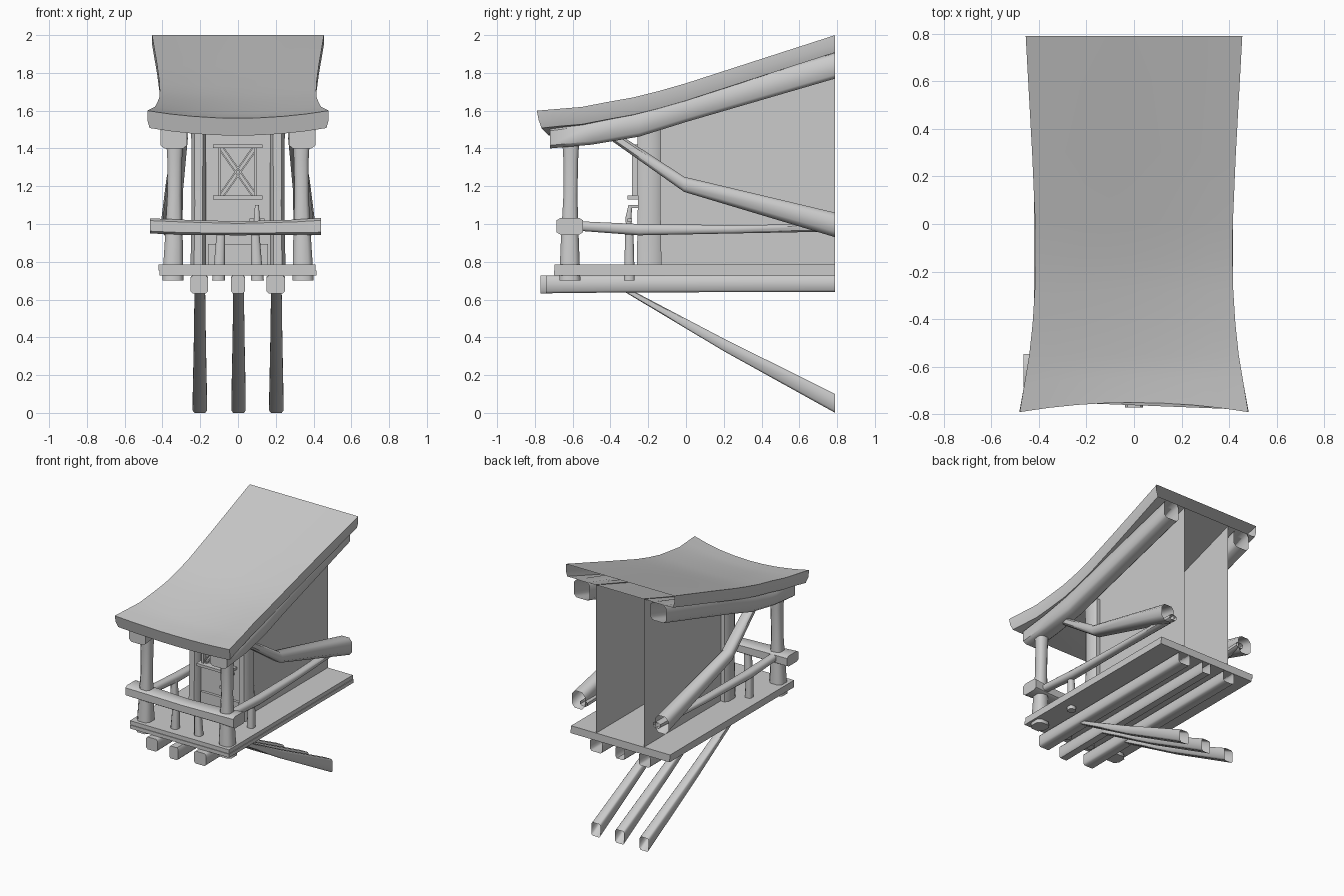
import bpy, bmesh, math
from mathutils import Vector

if "Cube" in bpy.data.objects:
    bpy.data.objects.remove(bpy.data.objects["Cube"])


def finish(name, verts, faces, smooth=True):
    me = bpy.data.meshes.new(name)
    me.from_pydata(verts, [], faces)
    bm = bmesh.new()
    bm.from_mesh(me)
    bmesh.ops.recalc_face_normals(bm, faces=bm.faces)
    bm.to_mesh(me)
    bm.free()
    ob = bpy.data.objects.new(name, me)
    bpy.context.collection.objects.link(ob)
    if smooth:
        bpy.ops.object.select_all(action='DESELECT')
        ob.select_set(True)
        bpy.context.view_layer.objects.active = ob
        bpy.ops.object.shade_smooth_by_angle(angle=math.radians(50))
    return ob


def skin(name, rings, cap_end=True):
    """Join equal-sized rings of points into a tube, optionally open at the far end."""
    n = len(rings[0])
    faces = [(r * n + i, r * n + (i + 1) % n, (r + 1) * n + (i + 1) % n, (r + 1) * n + i)
             for r in range(len(rings) - 1) for i in range(n)]
    faces.append(tuple(range(n)))
    if cap_end:
        faces.append(tuple(range(n * (len(rings) - 1), n * len(rings))))
    return finish(name, [p for ring in rings for p in ring], faces)


def log(name, axis, stations, cap_end=True, c=0.55):
    """Chamfered timber; stations are (x, y, z, half width, half height)."""
    shape = [(1, -c), (1, c), (c, 1), (-c, 1), (-1, c), (-1, -c), (-c, -1), (c, -1)]
    rings = []
    for x, y, z, a, b in stations:
        ring = []
        for u, v in shape:
            off = {'x': (0, u * a, v * b), 'y': (u * a, 0, v * b), 'z': (u * a, v * b, 0)}[axis]
            ring.append(Vector((x, y, z)) + Vector(off))
        rings.append(ring)
    return skin(name, rings, cap_end)


def box(name, x0, x1, y0, y1, z0, z1):
    rings = [[(x0, y, z0), (x1, y, z0), (x1, y, z1), (x0, y, z1)] for y in (y0, y1)]
    return skin(name, rings)


# Sagging roof: y, half width, edge height, centre sag, front bow
roof = [(-.79, .48, 1.60, .04, .04), (-.67, .46, 1.61, .04, .025), (-.55, .44, 1.62, .035, 0),
        (-.42, .426, 1.645, .03, 0), (-.28, .417, 1.67, .025, 0), (-.14, .414, 1.705, .02, 0),
        (0, .415, 1.745, .015, 0), (.3, .428, 1.842, .008, 0), (.79, .455, 2.0, 0, 0)]
rings = []
for k, (y, w, z, sag, bow) in enumerate(roof):
    lip = .025 if k == 0 else 0
    ts = [-1 + i / 4 for i in range(9)]
    ring = [(t * w, y + bow * (1 - t * t), z - sag * (1 - t * t)) for t in ts]
    ring.append((w, y + lip * .4, z - .05))
    ring += [(t * (w - .012), y + lip + bow * (1 - t * t), z - .092 - sag * (1 - t * t))
             for t in reversed(ts)]
    ring.append((-w, y + lip * .4, z - .05))
    rings.append(ring)
skin("roof", rings, cap_end=False)

for s, side in ((-1, "left"), (1, "right")):
    # Curved timber under each roof edge
    log(side + "_roof_beam", 'y',
        [(s * .34, -.72, 1.455, .07, .055), (s * .34, -.5, 1.48, .07, .06),
         (s * .335, -.25, 1.53, .065, .068), (s * .33, 0, 1.608, .065, .068),
         (s * .32, .79, 1.838, .065, .068)], False, .7)
    # Cranked brace from roof down to the back
    log(side + "_brace", 'y',
        [(s * .30, -.40, 1.475, .035, .03), (s * .335, -.01, 1.21, .045, .04),
         (s * .35, .79, .995, .055, .065)], False)
    # Side rail and its baluster
    log(side + "_rail", 'y',
        [(s * .34, -.58, .99, .03, .025), (s * .335, -.25, .97, .032, .03),
         (s * .325, .25, .972, .03, .022), (s * .305, .79, .98, .03, .02)], False)
    log(side + "_side_baluster", 'z',
        [(s * .32, -.3, .70, .028, .028), (s * .32, -.3, .80, .026, .026),
         (s * .325, -.3, .98, .021, .021)])
    # Front porch post and baluster under the front rail
    log(side + "_porch_post", 'z',
        [(s * .345, -.615, .70, .056, .056), (s * .34, -.615, .90, .048, .048),
         (s * .337, -.612, 1.15, .037, .037), (s * .335, -.61, 1.34, .039, .039),
         (s * .335, -.61, 1.46, .046, .046)])
    log(side + "_front_baluster", 'z',
        [(s * .103, -.61, .70, .034, .03), (s * .098, -.61, .80, .028, .028),
         (s * .09, -.61, .97, .022, .022)])
    # Corner pillar of the cabin
    log(side + "_cabin_pillar", 'z',
        [(s * .21, -.195, .73, .042, .066), (s * .208, -.195, 1.1, .038, .06),
         (s * .208, -.195, 1.57, .04, .064)])
    # Thin side wall, reaching up to the roof
    finish(side + "_wall", [(s * .2, -.2, .77), (s * .2, .79, .77), (s * .2, .79, 1.91),
                            (s * .2, 0, 1.655), (s * .2, -.2, 1.60)], [(0, 1, 2, 3, 4)], False)

# Front wall with a low panel
finish("front_wall", [(-.2, -.2, .77), (.2, -.2, .77), (.2, -.2, 1.6), (-.2, -.2, 1.6)],
       [(0, 1, 2, 3)], False)
box("door_panel", -.16, .16, -.22, -.2, .78, .895)

# Front rail, slightly bowed
log("front_rail", 'x',
    [(-.465, -.615, .99, .07, .04), (-.3, -.615, .983, .06, .04), (0, -.615, .977, .055, .037),
     (.3, -.615, .983, .06, .04), (.44, -.615, .988, .07, .045)], True, .7)

# Deck board
box("deck_lower", -.415, .415, -.70, .79, .728, .755)
box("deck_upper", -.42, .41, -.695, .79, .755, .785)

# Deck joists and the diagonal struts below
for x, name, y0, hw in ((-.205, "left", -.74, .047), (0, "middle", -.77, .037), (.2, "right", -.74, .05)):
    joist = log(name + "_joist", 'y',
                [(x, y0, .68, hw, .047), (x, -.3, .683, hw * .95, .045), (x, .79, .685, hw, .045)],
                False, .75)
    sx = x + .003
    log(name + "_strut", 'y',
        [(sx, -.33, .658, .028, .014), (sx, .2, .36, .032, .033), (sx, .79, .05, .038, .05)],
        False, .75)

# Window with crossed lattice
for z, name in ((1.14, "window_sill"), (1.412, "window_head")):
    box(name, -.133, .13, -.31, -.2, z - .01, z + .01)
for x in (-.097, .093):
    box("window_stile", x - .008, x + .008, -.285, -.2, 1.14, 1.41)
box("window_pane", -.095, .095, -.258, -.245, 1.145, 1.41)
for s in (-1, 1):
    for dx, dz in ((-.008, .008), (.008, -.008)):
        a, b = Vector((-.088 * s + dx * s, -.268, 1.15 + dz)), Vector((.088 * s + dx * s, -.268, 1.4 + dz))
        d = (b - a).normalized()
        n = Vector((-d.z, 0, d.x)) * .004
        f = Vector((0, .008, 0))
        skin("window_lattice", [[p - n - f, p + n - f, p + n + f, p - n + f] for p in (a, b)])

# Door handle
log("handle_bar", 'z', [(.1, -.3, .93, .012, .012), (.1, -.305, 1.03, .016, .016), (.1, -.295, 1.1, .01, .01)])
box("handle_cross", .06, .14, -.31, -.285, 1.01, 1.03)
box("handle_bracket", .09, .11, -.3, -.2, 1.085, 1.1)
